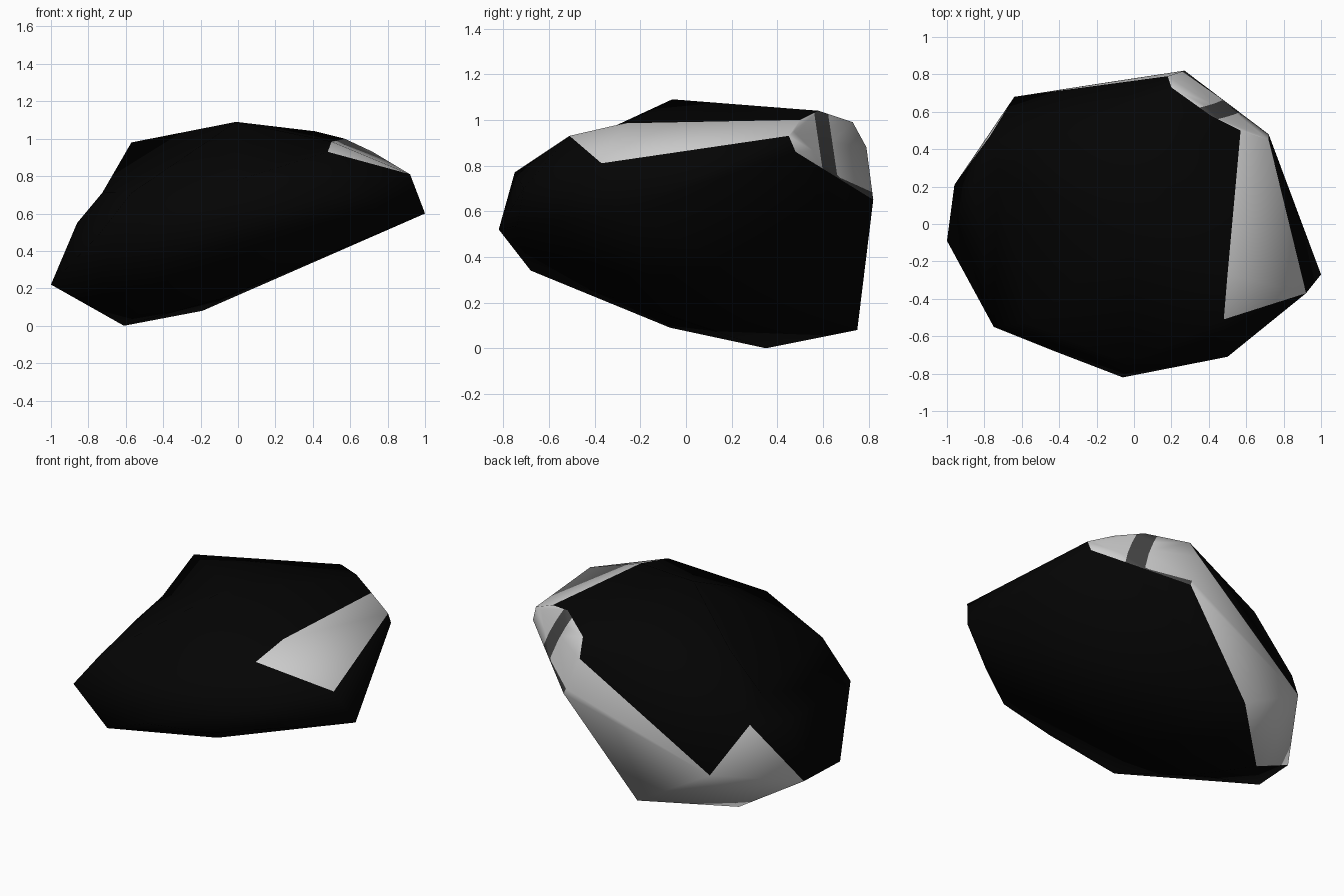
import bpy, bmesh
from mathutils import Vector

cube = bpy.data.objects.get("Cube")
if cube:
    bpy.data.objects.remove(cube, do_unlink=True)


def flat_material(name, value):
    mat = bpy.data.materials.new(name)
    mat.use_nodes = True
    color = (value, value, value, 1)
    mat.diffuse_color = color
    mat.node_tree.nodes["Principled BSDF"].inputs["Base Color"].default_value = color
    return mat


BLACK, WHITE, GRAY = range(3)
materials = [flat_material("black", 0.0012),
             flat_material("pale_gray", 0.6),
             flat_material("dark_gray", 0.06)]

# Corners of the faceted shell, grouped by where they sit
corners = {
    # side panel
    "side_front_in": (0.48, -0.51, 0.93), "side_front_out": (0.92, -0.37, 0.81),
    "side_back_out": (0.72, 0.45, 0.93), "side_back_in": (0.57, 0.50, 1.0),
    # corner panel
    "corner_low": (0.72, 0.48, 0.86), "corner_top": (0.41, 0.58, 1.04),
    "corner_ridge": (0.20, 0.73, 0.99), "corner_back": (0.18, 0.79, 0.88),
    "corner_tip": (0.27, 0.82, 0.65),
    # back panel
    "back_top": (-0.77, 0.47, 0.60), "back_mid": (-0.64, 0.68, 0.33),
    "back_edge": (-0.96, 0.21, 0.20), "back_base": (-0.61, 0.35, 0.0),
    "back_heel": (-0.19, 0.75, 0.08),
    # body
    "crown": (-0.01, -0.06, 1.09), "crown_back": (-0.57, 0.38, 0.98),
    "wing": (1.0, -0.27, 0.60), "brow": (-0.03, -0.75, 0.77),
    "nose": (-0.06, -0.82, 0.52), "cheek": (0.50, -0.71, 0.70),
    "cheek_low": (0.34, -0.74, 0.535), "chin": (-0.425, -0.68, 0.34),
    "jaw": (-0.75, -0.55, 0.48), "temple": (-0.57, -0.53, 0.71),
    "flank": (-0.86, 0.20, 0.55), "hip": (-1.0, -0.09, 0.22),
    "belly": (-0.5, -0.07, 0.09), "keel": (-0.08, -0.09, 0.147),
}

bm = bmesh.new()
verts = {name: bm.verts.new(co) for name, co in corners.items()}
names = {v: name for name, v in verts.items()}


def insert_corner(name, co, rim_names):
    """Replace the faces inside a rim by a fan around one new corner."""
    inside = [f for f in bm.faces if {names[v] for v in f.verts} <= rim_names]
    bmesh.ops.delete(bm, geom=inside, context="FACES")
    center = bm.verts.new(co)
    names[center] = name
    for e in [e for e in bm.edges if e.is_boundary]:
        bm.faces.new((*e.verts, center))


def panel_of(face):
    """Material of the panel that owns every corner of the face."""
    keys = {names[v] for v in face.verts}
    if all(k.startswith("side") for k in keys):
        return WHITE
    if all(k.startswith("corner") or k.startswith("side_back") for k in keys):
        return GRAY
    if all(k.startswith("back") or k in ("corner_back", "corner_tip") for k in keys):
        return WHITE
    return BLACK


# Wrap the shell, then add the shallow flank dent and the bend in the side panel
bmesh.ops.convex_hull(bm, input=bm.verts[:], use_existing_faces=False)
bmesh.ops.delete(bm, geom=[v for v in bm.verts if not v.link_faces], context="VERTS")
insert_corner("dent", (-0.725, 0.29, 0.712),
              {"crown", "crown_back", "back_top", "flank", "jaw", "temple"})
insert_corner("side_mid", (0.50, -0.27, 0.985),
              {"side_front_in", "side_front_out", "side_back_out", "side_back_in",
               "crown", "brow"})

# Assign the panels
bmesh.ops.recalc_face_normals(bm, faces=bm.faces[:])
for f in bm.faces:
    f.material_index = panel_of(f)
    f.smooth = True

# Cut the dark band, its lower lip and the clipped corner into the corner panel
band = Vector((0, 1, 0.148))
lip = Vector((0, 0.41, 0.91))
clip = Vector((0, 1, 1))
BAND_START, BAND_END, LIP, CLIP = 0.714, 0.774, 0.956, 1.421
for normal, offset in ((band, BAND_START), (band, BAND_END), (lip, LIP), (clip, CLIP)):
    faces = [f for f in bm.faces if f.material_index == GRAY]
    edges = {e for f in faces for e in f.edges}
    points = {v for f in faces for v in f.verts}
    bmesh.ops.bisect_plane(bm, geom=faces + list(edges) + list(points),
                           plane_co=normal * (offset / normal.length_squared),
                           plane_no=normal, dist=1e-5)
for f in bm.faces:
    if f.material_index == GRAY:
        c = f.calc_center_median()
        along = c.dot(band)
        in_band = BAND_START < along < BAND_END
        in_lip = along > BAND_END and (c.dot(lip) < LIP or c.dot(clip) < CLIP)
        f.material_index = GRAY if in_band or in_lip else WHITE

mesh = bpy.data.meshes.new("faceted_shell")
bm.to_mesh(mesh)
bm.free()
for mat in materials:
    mesh.materials.append(mat)
shell = bpy.data.objects.new("faceted_shell", mesh)
bpy.context.collection.objects.link(shell)
